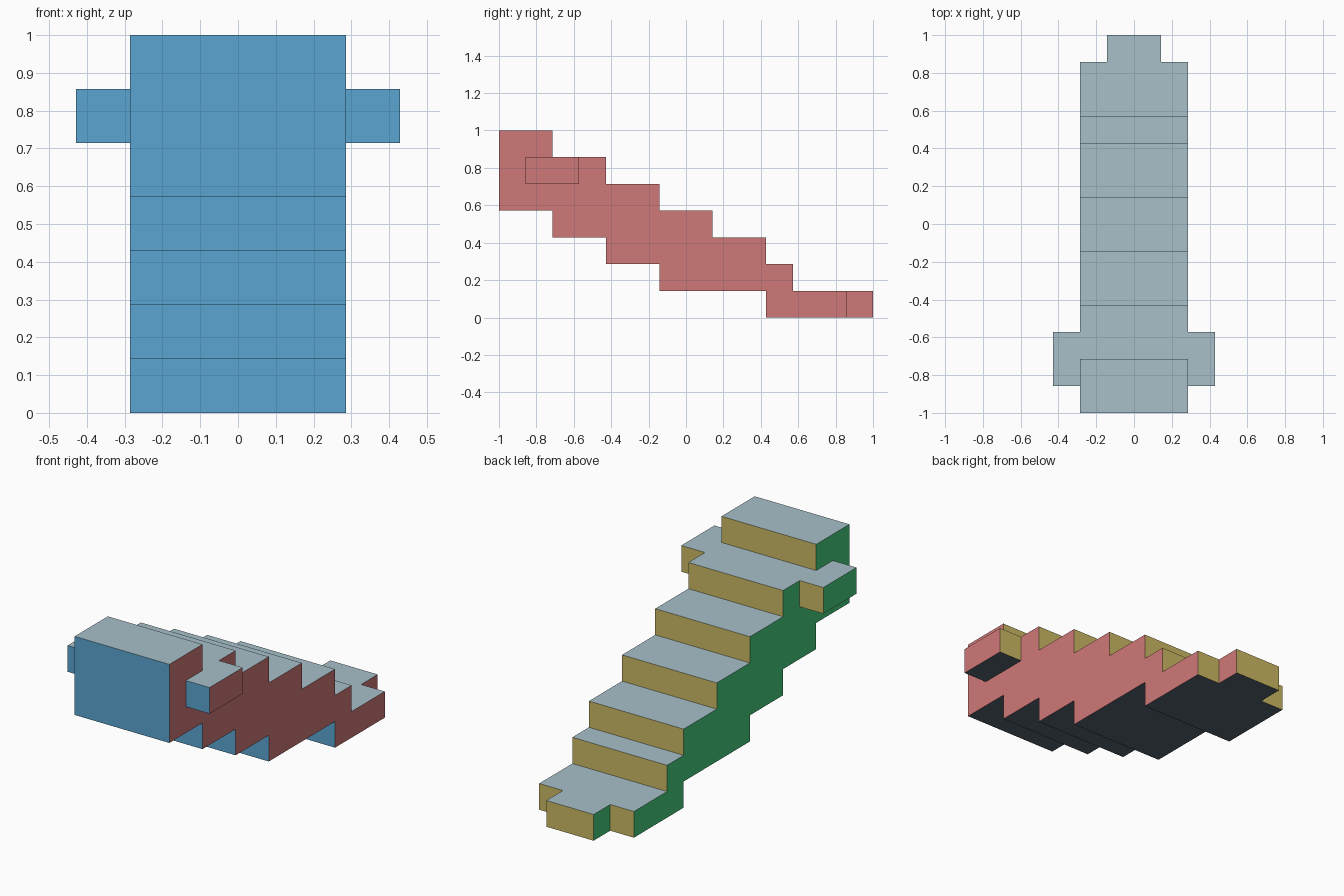
import bpy, bmesh, math

if "Cube" in bpy.data.objects:
    bpy.data.objects.remove(bpy.data.objects["Cube"])

U = 1 / 7  # size of one block unit


def linear(c):
    c /= 255
    return c / 12.92 if c <= 0.04045 else ((c + 0.055) / 1.055) ** 2.4


# One flat colour for each facing direction
materials = []
for name, rgb in (
    ("front_blue", (90, 165, 209)),
    ("back_olive", (205, 186, 100)),
    ("right_red", (208, 120, 120)),
    ("left_green", (70, 209, 130)),
    ("top_pale_grey", (168, 192, 201)),
    ("bottom_charcoal", (86, 98, 111)),
):
    mat = bpy.data.materials.new(name)
    mat.diffuse_color = (*[linear(c) for c in rgb], 1)
    mat.use_nodes = True
    mat.node_tree.nodes["Principled BSDF"].inputs["Base Color"].default_value = mat.diffuse_color
    materials.append(mat)


def facing_index(n):
    if abs(n.y) > 0.5:
        return 0 if n.y < 0 else 1
    if abs(n.x) > 0.5:
        return 2 if n.x > 0 else 3
    return 4 if n.z > 0 else 5


def extrude_profile(name, profile, half_width):
    """Extrude a (y, z) outline across x, centred on x = 0."""
    bm = bmesh.new()
    face = bm.faces.new([bm.verts.new((-half_width * U, y * U, z * U)) for y, z in profile])
    new = bmesh.ops.extrude_face_region(bm, geom=[face])["geom"]
    bmesh.ops.translate(bm, vec=(2 * half_width * U, 0, 0),
                        verts=[v for v in new if isinstance(v, bmesh.types.BMVert)])
    bmesh.ops.recalc_face_normals(bm, faces=bm.faces)
    mesh = bpy.data.meshes.new(name)
    bm.to_mesh(mesh)
    bm.free()
    for mat in materials:
        mesh.materials.append(mat)
    obj = bpy.data.objects.new(name, mesh)
    bpy.context.collection.objects.link(obj)
    return obj


def rect(y0, y1, z0, z1):
    return [(y0, z0), (y1, z0), (y1, z1), (y0, z1)]


# Stepped body: treads going down to the back, then the stepped underside
treads = [(-7, 7), (-5, 7), (-5, 6), (-3, 6), (-3, 5), (-1, 5), (-1, 4), (1, 4),
          (1, 3), (3, 3), (3, 2), (4, 2), (4, 1), (6, 1)]
underside = [(6, 0), (3, 0), (3, 1), (-1, 1), (-1, 2), (-3, 2), (-3, 3),
             (-5, 3), (-5, 4), (-7, 4)]
body = extrude_profile("stepped_body", treads + underside, 2)

# Side blocks (one bar through the body) and the narrow end block, merged in
bar = extrude_profile("side_blocks", rect(-6, -4, 5, 6), 3)
end = extrude_profile("end_block", rect(5, 7, 0, 1), 1)
bpy.context.view_layer.objects.active = body
for part in (bar, end):
    mod = body.modifiers.new("merge_" + part.name, "BOOLEAN")
    mod.operation = "UNION"
    mod.solver = "EXACT"
    mod.object = part
    bpy.ops.object.modifier_apply(modifier=mod.name)
    bpy.data.objects.remove(part)

# Clean flush seams and colour every face by the way it points
bm = bmesh.new()
bm.from_mesh(body.data)
bmesh.ops.remove_doubles(bm, verts=bm.verts, dist=1e-5)
bmesh.ops.dissolve_limit(bm, angle_limit=math.radians(1), verts=bm.verts, edges=bm.edges)
bm.normal_update()
for f in bm.faces:
    f.material_index = facing_index(f.normal)
    f.smooth = False
bm.to_mesh(body.data)
bm.free()
